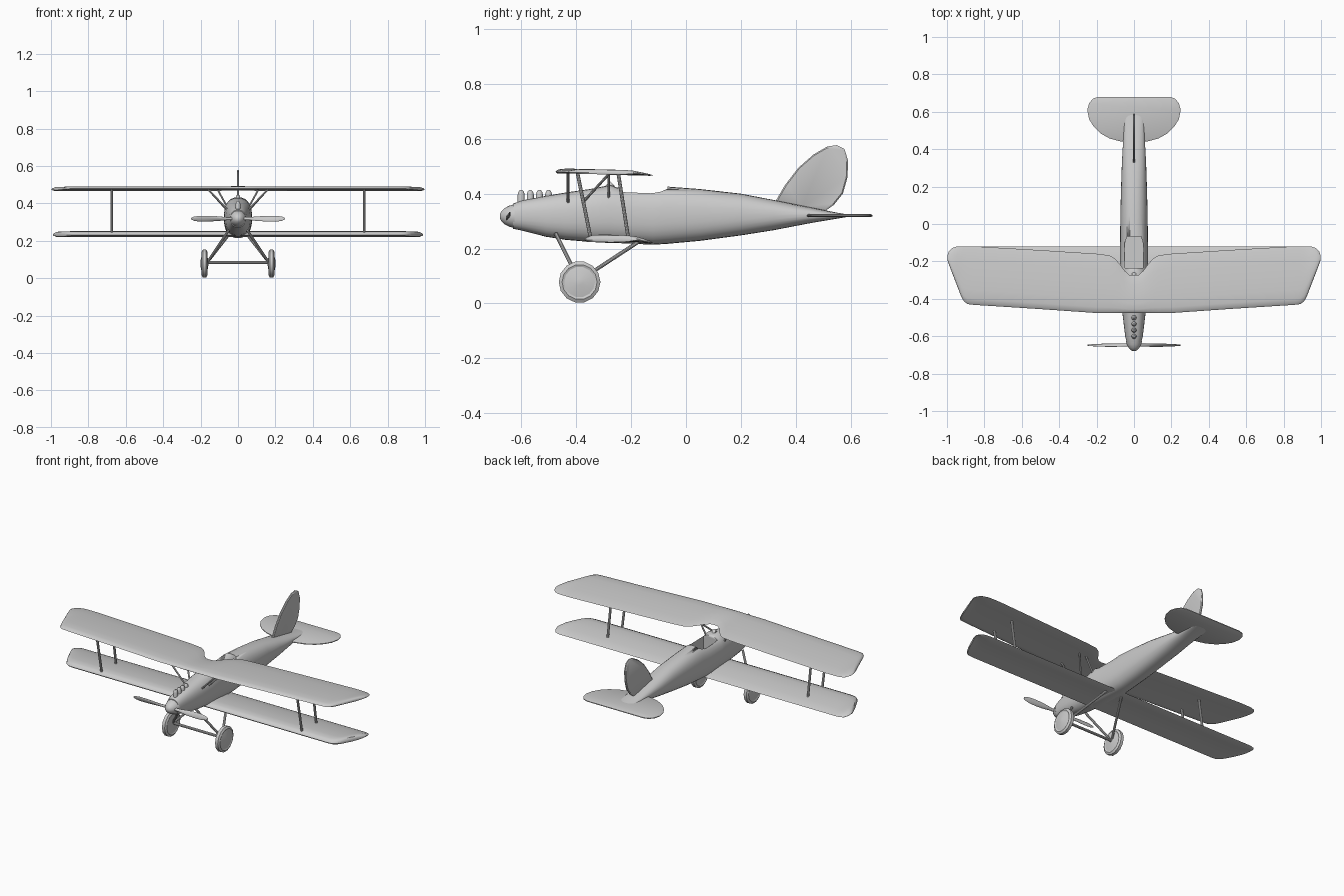
import bpy, bmesh
from math import sin, cos, pi, radians
from mathutils import Vector

if "Cube" in bpy.data.objects:
    bpy.data.objects.remove(bpy.data.objects["Cube"])


def finish(name, bm, angle=35):
    bmesh.ops.remove_doubles(bm, verts=bm.verts, dist=1e-5)
    bmesh.ops.recalc_face_normals(bm, faces=bm.faces)
    me = bpy.data.meshes.new(name)
    bm.to_mesh(me)
    bm.free()
    ob = bpy.data.objects.new(name, me)
    bpy.context.collection.objects.link(ob)
    bpy.ops.object.select_all(action='DESELECT')
    ob.select_set(True)
    bpy.context.view_layer.objects.active = ob
    bpy.ops.object.shade_smooth_by_angle(angle=radians(angle))
    return ob


def loft(name, rings, angle=35):
    """Skin a list of equal-length closed rings and cap both ends."""
    bm = bmesh.new()
    vr = [[bm.verts.new(p) for p in r] for r in rings]
    n = len(rings[0])
    for a, b in zip(vr, vr[1:]):
        for i in range(n):
            j = (i + 1) % n
            bm.faces.new((a[i], a[j], b[j], b[i]))
    bm.faces.new(vr[0])
    bm.faces.new(vr[-1])
    return finish(name, bm, angle)


def slab(name, outline, thick, to3d):
    """Flat outline given thickness, with a thinner rounded rim."""
    cx = sum(p[0] for p in outline) / len(outline)
    cy = sum(p[1] for p in outline) / len(outline)
    layers = ((-.5, .95), (-.2, 1), (.2, 1), (.5, .95))
    rings = [[to3d(cx + (u - cx) * s, cy + (v - cy) * s, h * thick)
              for u, v in outline] for h, s in layers]
    return loft(name, rings)


def rod(name, a, b, r=.007, n=10):
    a, b = Vector(a), Vector(b)
    q = (b - a).to_track_quat('Z', 'Y')
    ring = [q @ Vector((r * cos(2 * pi * i / n), r * sin(2 * pi * i / n), 0)) for i in range(n)]
    return loft(name, [[a + p for p in ring], [b + p for p in ring]])


# Fuselage: y, bottom, top, half width of each section
stations = [(-.63, .272, .364, .04), (-.6, .266, .375, .047), (-.51, .243, .392, .058),
            (-.44, .232, .404, .066), (-.35, .224, .417, .072), (-.275, .22, .432, .075),
            (-.25, .22, .422, .075), (-.12, .214, .42, .075), (-.07, .217, .426, .074),
            (.05, .228, .417, .073), (.2, .248, .400, .069), (.32, .267, .377, .065),
            (.45, .292, .351, .058), (.55, .309, .331, .052), (.605, .318, .322, .046)]


def section(y, lo, hi, w, n=28, e=2 / 2.4):
    ring = []
    for i in range(n):
        c, s = cos(2 * pi * i / n), sin(2 * pi * i / n)
        x = w * abs(c) ** e * (1 if c > 0 else -1)
        z = (hi - lo) / 2 * abs(s) ** e * (1 if s > 0 else -1)
        ring.append((x, y, (lo + hi) / 2 + z))
    return ring


body = loft("fuselage", [section(*s) for s in stations])

# Cockpit opening
plan = [(-.047, -.235), (.047, -.235), (.05, -.13), (.046, -.09), (.036, -.067),
        (-.036, -.067), (-.046, -.09), (-.05, -.13)]
cutter = loft("cockpit_cutter", [[(x, y, z) for x, y in plan] for z in (.33, .5)])
cutter.hide_render = True
mod = body.modifiers.new("cockpit", 'BOOLEAN')
mod.object, mod.operation, mod.solver = cutter, 'DIFFERENCE', 'EXACT'
bpy.context.view_layer.objects.active = body
bpy.ops.object.modifier_apply(modifier=mod.name)
bpy.data.objects.remove(cutter)

# Windscreen
rod("windscreen", (0, -.285, .42), (0, -.268, .437), .012, 12)

# Spinner
loft("spinner", [section(y, .318 - r, .318 + r, r, 24, 1) for y, r in
                 ((-.625, .044), (-.645, .038), (-.662, .029), (-.674, .017), (-.679, .007))])

# Propeller: span position, chord, thickness, twist in degrees
blade = [(.0, .016, .016, 50), (.06, .018, .014, 48), (.11, .029, .012, 38), (.16, .034, .010, 30),
         (.21, .032, .008, 24), (.238, .022, .006, 22), (.25, .008, .003, 22)]
for side, sx in (("right", 1), ("left", -1)):
    rings = []
    for x, c, t, tw in blade:
        a = radians(90 - tw * .8) * sx
        pts = [(c / 2 * cos(2 * pi * i / 14), t / 2 * sin(2 * pi * i / 14)) for i in range(14)]
        rings.append([(sx * x, -.648 + u * cos(a) - v * sin(a), .318 + u * sin(a) + v * cos(a))
                      for u, v in pts])
    loft(side + "_propeller_blade", rings)

# Engine cylinders
for k in range(4):
    y = -.601 + k * .0333
    rings = [[(r * cos(2 * pi * i / 14), y + r * sin(2 * pi * i / 14), z) for i in range(14)]
             for z, r in ((.35, .013), (.397, .013), (.407, .010), (.413, .005))]
    loft(f"engine_cylinder_{k + 1}", rings)

# Wings: airfoil as chord fraction, height fraction
foil = [(0, .3), (.025, .65), (.1, .92), (.25, 1), (.5, .9), (.75, .62), (.95, .3), (1, .1),
        (.95, 0), (.75, .12), (.5, .2), (.25, .16), (.1, .06), (.03, .05)]


def wing(name, half, z, thick, drop):
    full = [(-x, a, b) for x, a, b in reversed(half) if x > 0] + half
    rings = []
    for x, le, te in full:
        h = thick * min(1, (te - le) / .12)
        rings.append([(x, le + (te - le) * u, z - drop * ((le + (te - le) * u) + .45) / .33
                       + v * h + (thick - h) * .4) for u, v in foil])
    return loft(name, rings, 40)


# Upper wing with trailing edge cutout: x, leading edge, trailing edge
wing("upper_wing", [(0, -.476, -.275), (.025, -.476, -.272), (.05, -.476, -.25), (.075, -.476, -.215),
                    (.1, -.476, -.187), (.13, -.476, -.168), (.2, -.476, -.159), (.5, -.455, -.14),
                    (.86, -.432, -.119), (.89, -.428, -.119), (.91, -.413, -.119), (.925, -.385, -.119),
                    (.95, -.32, -.121), (.975, -.255, -.13), (.99, -.215, -.147), (.998, -.19, -.168)],
     .473, .019, .008)

# Lower wing
wing("lower_wing", [(0, -.37, -.12), (.86, -.37, -.12), (.89, -.366, -.12), (.91, -.352, -.12),
                    (.925, -.33, -.12), (.95, -.28, -.122), (.97, -.235, -.13), (.983, -.205, -.145),
                    (.99, -.185, -.163)], .224, .029, .005)

# Tailplane
half = [(.19, .68), (.22, .67), (.24, .645), (.25, .61), (.24, .56), (.215, .52), (.18, .485),
        (.13, .457), (.07, .441)]
slab("tailplane", half + [(-x, y) for x, y in reversed(half)], .011, lambda u, v, h: (u, v, .32 + h))

# Fin and rudder
slab("fin", [(.322, .365), (.36, .43), (.41, .495), (.465, .543), (.515, .572), (.55, .577), (.578, .563),
             (.591, .52), (.589, .46), (.572, .40), (.54, .36), (.505, .335), (.42, .345)],
     .013, lambda u, v, h: (h, u, v))

# Struts and undercarriage
for side, s in (("right", 1), ("left", -1)):
    rod(side + "_front_wing_strut", (s * .675, -.347, .235), (s * .675, -.396, .477))
    rod(side + "_rear_wing_strut", (s * .675, -.21, .235), (s * .675, -.247, .475))
    rod(side + "_front_cabane", (s * .06, -.43, .37), (s * .165, -.43, .48), .005)
    rod(side + "_rear_cabane", (s * .06, -.282, .385), (s * .11, -.282, .475), .005)
    rod(side + "_diagonal_cabane", (s * .065, -.375, .37), (s * .16, -.278, .475), .005)
    rod(side + "_front_gear_leg", (s * .05, -.475, .255), (s * .165, -.39, .083))
    rod(side + "_rear_gear_leg", (s * .05, -.165, .23), (s * .165, -.39, .083))
    # Wheel with dished disc: offset from wheel centre, radius
    prof = [(-.02, .012), (-.013, .056), (-.016, .064), (-.009, .076), (.009, .076),
            (.016, .064), (.013, .056), (.022, .012)]
    loft(side + "_wheel", [[(s * (.179 + o), -.388 + r * cos(2 * pi * i / 14), .078 + r * sin(2 * pi * i / 14))
                            for i in range(14)] for o, r in prof], 30)
rod("axle", (-.18, -.388, .083), (.18, -.388, .083), .008)
